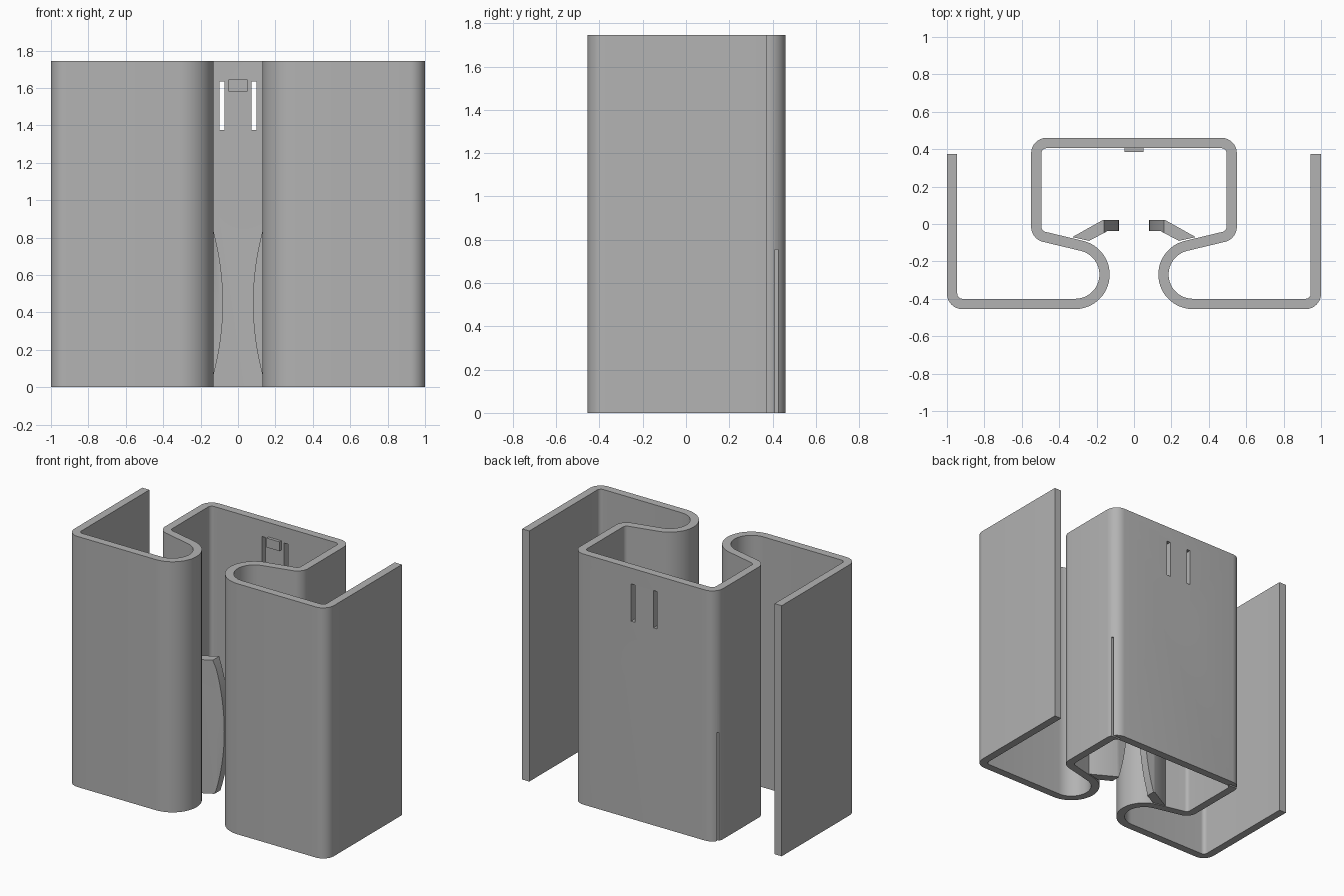
import bpy, bmesh
from math import radians, cos, sin, pi
from mathutils import Vector

default = bpy.data.objects.get("Cube")
if default:
    bpy.data.objects.remove(default, do_unlink=True)

HEIGHT, THICK = 1.745, 0.055

steel = bpy.data.materials.new("plain grey")
steel.use_nodes = True
GREY = (0.45, 0.45, 0.45, 1)
steel.diffuse_color = GREY
steel.node_tree.nodes["Principled BSDF"].inputs["Base Color"].default_value = GREY


def finish(name, bm):
    bmesh.ops.recalc_face_normals(bm, faces=bm.faces)
    mesh = bpy.data.meshes.new(name)
    bm.to_mesh(mesh)
    bm.free()
    obj = bpy.data.objects.new(name, mesh)
    bpy.context.collection.objects.link(obj)
    mesh.materials.append(steel)
    return obj


def extrude_outline(name, outline, z0, z1):
    bm = bmesh.new()
    face = bm.faces.new([bm.verts.new((p[0], p[1], z0)) for p in outline])
    top = bmesh.ops.extrude_face_region(bm, geom=[face])["geom"]
    verts = [v for v in top if isinstance(v, bmesh.types.BMVert)]
    bmesh.ops.translate(bm, verts=verts, vec=(0, 0, z1 - z0))
    return finish(name, bm)


def box(name, x, y, z):
    return extrude_outline(name, [(x[0], y[0]), (x[1], y[0]), (x[1], y[1]), (x[0], y[1])], *z)


def cylinder_y(name, x, z, radius, depth, segments):
    bm = bmesh.new()
    bmesh.ops.create_cone(bm, cap_ends=True, segments=segments,
                          radius1=radius, radius2=radius, depth=depth)
    for v in bm.verts:
        v.co = Vector((x + v.co.x, v.co.z, z + v.co.y))
    return finish(name, bm)


def boolean(obj, cutter, operation, y=0):
    cutter.location.y = y
    cutter.hide_render = True
    mod = obj.modifiers.new("cut", 'BOOLEAN')
    mod.operation, mod.solver, mod.object = operation, 'EXACT', cutter
    bpy.context.view_layer.objects.active = obj
    bpy.ops.object.modifier_apply(modifier=mod.name)
    bpy.data.objects.remove(cutter, do_unlink=True)


def arc(cx, cy, r, start, end, steps):
    angles = [radians(start + (end - start) * i / steps) for i in range(steps + 1)]
    return [Vector((cx + r * cos(a), cy + r * sin(a))) for a in angles]


def offset(path, distance):
    result = []
    for i, p in enumerate(path):
        a = (p - path[i - 1]).normalized() if i else None
        b = (path[i + 1] - p).normalized() if i < len(path) - 1 else None
        a, b = a or b, b or a
        t = (a + b).normalized()
        result.append(p + Vector((-t.y, t.x)) * distance / t.dot(a))
    return result


# Folded sheet: flange, front wall, curl, sloped wall and box, mirrored across x
half = [Vector((0.9725, 0.375))]
half += arc(0.9175, -0.3725, 0.055, 0, -90, 8)
half += arc(0.315, -0.27, 0.1575, 270, 103.5, 28)
half += arc(0.4675, -0.015, 0.055, -76.5, 0, 8)
half += arc(0.4675, 0.378, 0.055, 0, 90, 8)
path = half + [Vector((-p.x, p.y)) for p in reversed(half)]
outline = offset(path, THICK / 2) + offset(path, -THICK / 2)[::-1]
sheet = extrude_outline("folded_sheet", outline, 0, HEIGHT)

# Round hole, twin slots and corner slits
boolean(sheet, cylinder_y("hole_cutter", 0, 1.085, 0.175, 0.2, 64), 'DIFFERENCE', 0.43)
for side in (-1, 1):
    slot_x = sorted((side * 0.072, side * 0.1))
    boolean(sheet, box("slot_cutter", slot_x, (0.35, 0.5), (1.375, 1.635)), 'DIFFERENCE')
    slit_x = sorted((side * 0.47, side * 0.6))
    boolean(sheet, box("slit_cutter", slit_x, (0.412, 0.425), (-0.1, 0.755)), 'DIFFERENCE')

# Bent inner leaves with a bowed edge
leaf_outline = [(0.33, -0.07), (0.165, 0.022), (0.07, 0.022),
                (0.07, -0.037), (0.14, -0.037), (0.24, -0.09)]
leaves = []
for side, name in ((-1, "right_leaf"), (1, "left_leaf")):
    leaf = extrude_outline(name, [(side * x, y) for x, y in leaf_outline], 0, 0.93)
    bow = cylinder_y("bow_cutter", side * 1.55, 0.45, 1.47, 1, 256)
    boolean(leaf, bow, 'INTERSECT')
    leaves.append(leaf)

# Small raised pad inside the back wall
box("back_pad", (-0.05, 0.05), (0.385, 0.407), (1.58, 1.645))

# Smooth the bends, keep the edges sharp
for obj in [sheet] + leaves:
    bpy.ops.object.select_all(action='DESELECT')
    obj.select_set(True)
    bpy.context.view_layer.objects.active = obj
    bpy.ops.object.shade_smooth_by_angle(angle=radians(30))
